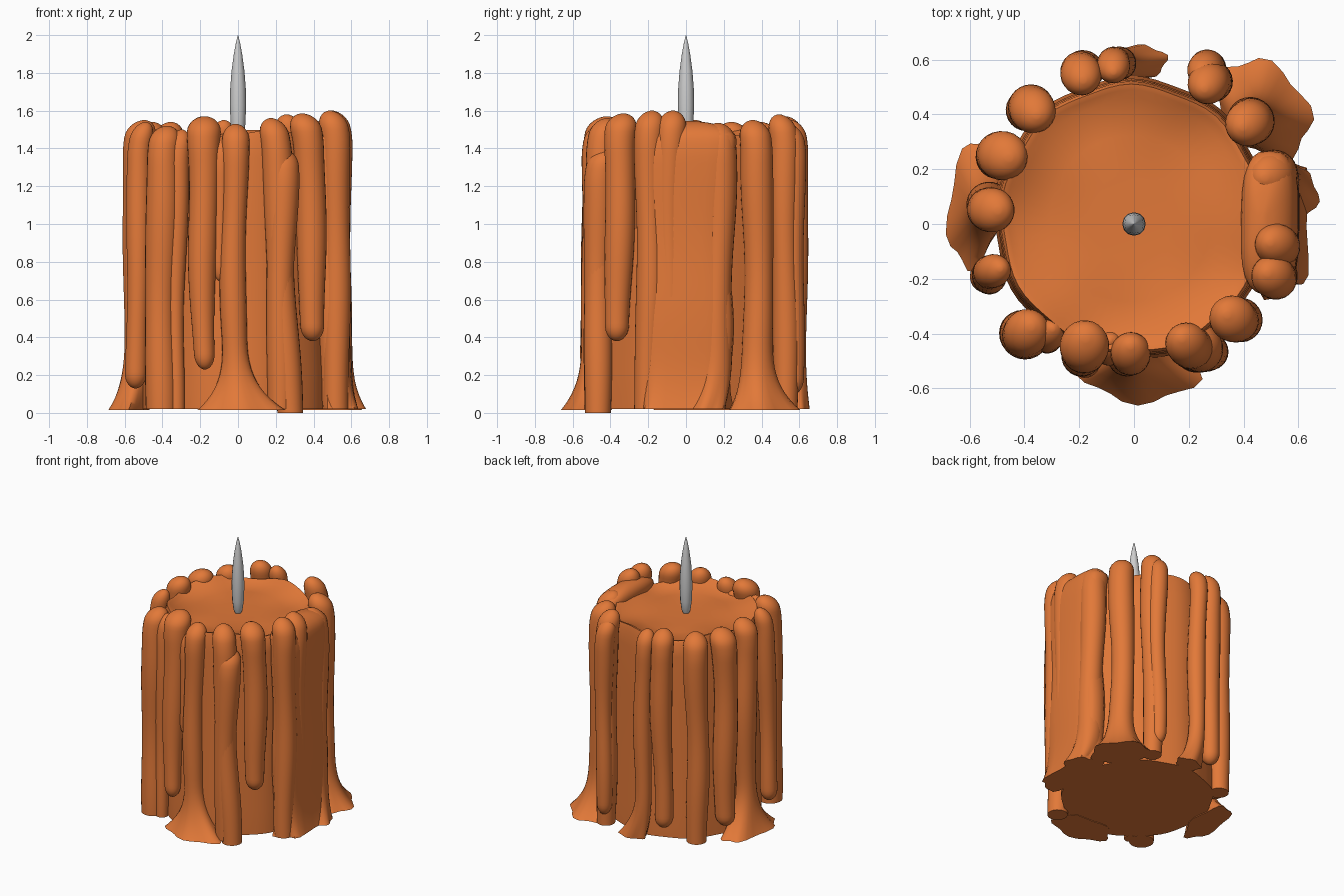
import bpy, bmesh, math
from mathutils import Vector

cube = bpy.data.objects.get("Cube")
if cube:
    bpy.data.objects.remove(cube, do_unlink=True)


def make_material(name, rgb):
    mat = bpy.data.materials.new(name)
    mat.use_nodes = True
    mat.diffuse_color = (*rgb, 1)
    mat.node_tree.nodes["Principled BSDF"].inputs["Base Color"].default_value = (*rgb, 1)
    return mat


wax = make_material("orange wax", (0.76, 0.19, 0.04))
pale = make_material("pale grey", (0.62, 0.62, 0.62))


def loft(name, rings, mat, angle=50):
    """Skin a stack of equal rings and close both ends."""
    bm = bmesh.new()
    rows = [[bm.verts.new(p) for p in ring] for ring in rings]
    n = len(rows[0])
    for low, high in zip(rows, rows[1:]):
        for i in range(n):
            j = (i + 1) % n
            bm.faces.new((low[i], low[j], high[j], high[i]))
    bm.faces.new(rows[0][::-1])
    bm.faces.new(rows[-1])
    bmesh.ops.recalc_face_normals(bm, faces=bm.faces)
    mesh = bpy.data.meshes.new(name)
    bm.to_mesh(mesh)
    bm.free()
    mesh.materials.append(mat)
    obj = bpy.data.objects.new(name, mesh)
    bpy.context.collection.objects.link(obj)
    bpy.ops.object.select_all(action='DESELECT')
    obj.select_set(True)
    bpy.context.view_layer.objects.active = obj
    bpy.ops.object.shade_smooth_by_angle(angle=math.radians(angle))
    return obj


def circle(n):
    return [2 * math.pi * i / n for i in range(n)]


def drip(name, top, bottom, radii, z_top, z_end, foot=None, depth=1.0, square=1.0):
    """Run of wax from top to bottom (x, y); foot = (x, y, half width, half depth)."""
    steps, n = 44, 24
    top, bottom = Vector(top), Vector(bottom)
    out = bottom.normalized()
    side = Vector((-out.y, out.x))
    rings = []
    for k in range(steps + 1):
        # rings crowd together near both rounded ends
        s = (1 - math.cos(math.pi * k / steps)) / 2
        z = z_end + (z_top - z_end) * s
        c = bottom.lerp(top, s)
        r = radii[1] + (radii[0] - radii[1]) * s
        r *= 1 + 0.05 * math.sin(7 * z + 9 * top.x + 5 * top.y)
        c = c + side * 0.008 * math.sin(5 * z + 11 * top.y)
        # rounded ends, with the top bending in over the rim
        up = min(1, (z_top - z) / 0.09)
        cap = math.sqrt(max(0.015, 1 - (1 - up) ** 2))
        c = c - out * 0.035 * max(0, 1 - (z_top - z) / 0.2) ** 2
        if z_end > 0.05:
            down = min(1, (z - z_end) / 0.08)
            cap *= math.sqrt(max(0.015, 1 - (1 - down) ** 2))
        w, d = r * cap, r * depth * cap
        # splayed foot
        if foot:
            f = max(0, 1 - (z - z_end) / 0.42) ** 3
            c = c.lerp(Vector(foot[:2]), f)
            w += (foot[2] - w) * f
            d += (foot[3] - d) * f
        ring = []
        for a in circle(n):
            ca, sa = math.cos(a), math.sin(a)
            ca = math.copysign(abs(ca) ** square, ca)
            sa = math.copysign(abs(sa) ** square, sa)
            lump = 1
            if foot:
                lump += 0.1 * f * math.sin(5 * a + 7 * top.x)
            p = c + (side * w * ca + out * d * sa) * lump
            ring.append((p.x, p.y, z))
        rings.append(ring)
    return loft(name, rings, wax)


# Candle body with a shallow melted pool in the top
body_profile = [(0.4, 0.02), (1.02, 0.02), (1.02, 0.2), (1.0, 0.5), (1.0, 1.0), (0.99, 1.35),
                (0.98, 1.45), (0.96, 1.48), (0.92, 1.475), (0.86, 1.455), (0.6, 1.445),
                (0.3, 1.44), (0.02, 1.44)]
body_rings = []
for scale, z in body_profile:
    ring = []
    for a in circle(72):
        r = scale * (1 + 0.012 * math.sin(9 * a) * (scale > 0.8))
        rim = 0.018 * math.sin(5 * a + 1) if z > 1.452 else 0
        ring.append((-0.01 + 0.49 * r * math.cos(a), 0.02 + 0.505 * r * math.sin(a), z + rim))
    body_rings.append(ring)
loft("candle_body", body_rings, wax)

# Runs on the front
drip("front_drip", (-0.02, -0.48), (-0.02, -0.49), (0.07, 0.065), 1.53, 0.015,
     (0.02, -0.52, 0.22, 0.13))
drip("front_right_drip", (-0.19, -0.45), (-0.18, -0.51), (0.092, 0.055), 1.57, 0.23)
drip("front_web", (-0.1, -0.46), (-0.09, -0.48), (0.06, 0.03), 1.46, 0.7)
drip("front_left_drip", (0.19, -0.45), (0.27, -0.47), (0.08, 0.07), 1.56, 0.0)
drip("front_left_low_ridge", (0.24, -0.46), (0.22, -0.47), (0.08, 0.07), 1.4, 0.02)
drip("left_corner_drip", (0.37, -0.35), (0.4, -0.36), (0.088, 0.065), 1.585, 0.38)
drip("right_corner_drip", (-0.4, -0.4), (-0.41, -0.4), (0.088, 0.08), 1.52, 0.02)
drip("right_corner_ridge", (-0.32, -0.41), (-0.33, -0.42), (0.06, 0.04), 1.5, 0.02)

# Broad sheet of wax on the left with two thick edges
drip("left_sheet", (0.5, 0.0), (0.51, -0.01), (0.25, 0.24), 1.545, 0.02,
     (0.53, -0.01, 0.25, 0.11), depth=0.38, square=0.65)
drip("left_sheet_front_edge", (0.52, -0.19), (0.52, -0.2), (0.075, 0.07), 1.6, 0.02)
drip("left_sheet_middle_edge", (0.53, -0.08), (0.52, -0.09), (0.075, 0.07), 1.6, 0.02)
drip("left_sheet_back_edge", (0.51, 0.18), (0.52, 0.16), (0.085, 0.08), 1.535, 0.02,
     (0.58, 0.11, 0.1, 0.09))

# Runs on the back
drip("back_left_drip", (0.42, 0.38), (0.43, 0.38), (0.085, 0.075), 1.55, 0.015,
     (0.47, 0.42, 0.2, 0.15))
drip("back_left_thin_drip", (0.28, 0.52), (0.28, 0.53), (0.075, 0.065), 1.58, 0.02)
drip("back_left_outer_drip", (0.27, 0.57), (0.27, 0.57), (0.065, 0.05), 1.53, 0.1)
drip("back_drip", (-0.07, 0.59), (-0.05, 0.58), (0.062, 0.055), 1.55, 0.02,
     (0.02, 0.59, 0.1, 0.06))
drip("back_right_drip", (-0.19, 0.56), (-0.2, 0.55), (0.08, 0.06), 1.57, 0.12)
drip("back_right_corner_drip", (-0.38, 0.42), (-0.39, 0.42), (0.082, 0.07), 1.54, 0.02)

# Runs on the right
drip("right_back_drip", (-0.49, 0.25), (-0.5, 0.25), (0.088, 0.07), 1.54, 0.1)
drip("right_drip", (-0.53, 0.06), (-0.53, 0.07), (0.085, 0.07), 1.55, 0.015,
     (-0.575, 0.08, 0.24, 0.1))
drip("right_front_drip", (-0.52, -0.18), (-0.54, -0.2), (0.065, 0.055), 1.54, 0.13)

# Flame
flame_profile = [(0.012, 1.42), (0.03, 1.46), (0.039, 1.53), (0.043, 1.63), (0.041, 1.72),
                 (0.034, 1.81), (0.022, 1.9), (0.011, 1.96), (0.001, 2.0)]
loft("flame", [[(r * math.cos(a), r * math.sin(a), z) for a in circle(12)]
               for r, z in flame_profile], pale)
